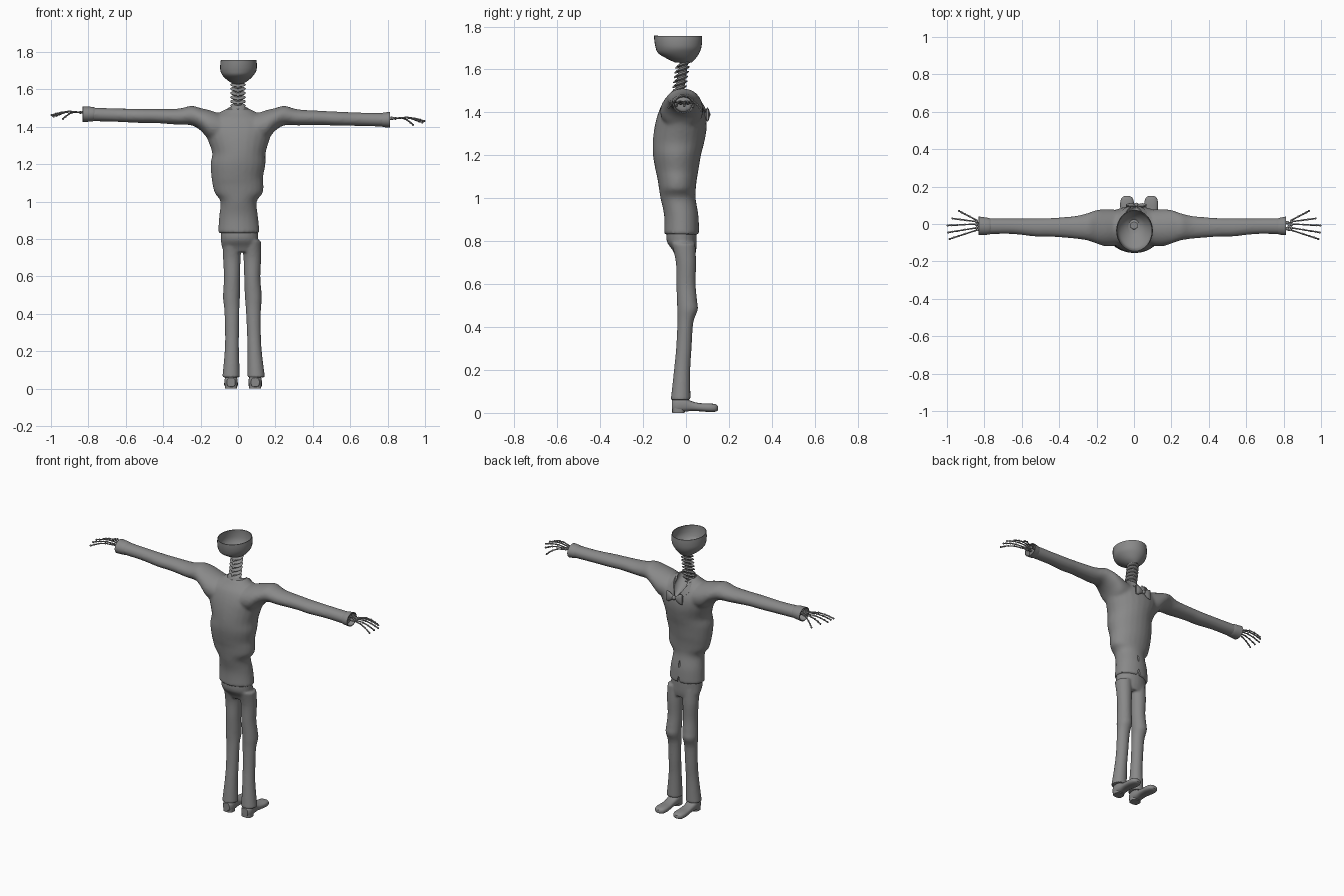
import bpy, bmesh, math
from mathutils import Matrix, Vector

cube = bpy.data.objects.get("Cube")
if cube:
    bpy.data.objects.remove(cube, do_unlink=True)

grey = bpy.data.materials.new("plain_grey")
grey.use_nodes = True
grey.diffuse_color = (0.25, 0.25, 0.25, 1)
grey.node_tree.nodes["Principled BSDF"].inputs["Base Color"].default_value = (0.25, 0.25, 0.25, 1)


def loft(bm, axis, rings, n=24, steps=4, power=1.0, caps=(True, True)):
    """Skin smooth elliptical rings (position, centre a, centre b, radius a, radius b)."""
    rows = []
    last = len(rings) - 1
    for i in range(last):
        p0, p1, p2, p3 = (rings[max(0, min(last, i + k))] for k in (-1, 0, 1, 2))
        for s in range(steps):
            t = s / steps
            rows.append([b + 0.5 * t * (c - a + t * (2*a - 5*b + 4*c - d + t * (3*(b - c) + d - a)))
                         for a, b, c, d in zip(p0, p1, p2, p3)])
    rows.append(list(rings[-1]))
    loops = []
    for t, ca, cb, ra, rb in rows:
        loop = []
        for k in range(n):
            u, v = math.cos(2 * math.pi * k / n), math.sin(2 * math.pi * k / n)
            co = [ca + ra * math.copysign(abs(u) ** power, u),
                  cb + rb * math.copysign(abs(v) ** power, v)]
            co.insert("xyz".index(axis), t)
            loop.append(bm.verts.new(co))
        loops.append(loop)
    for a, b in zip(loops, loops[1:]):
        for k in range(n):
            j = (k + 1) % n
            bm.faces.new((a[k], a[j], b[j], b[k]))
    if caps[0]:
        bm.faces.new(loops[0])
    if caps[1]:
        bm.faces.new(loops[-1])


def ball(bm, centre, size, tilt=0, seg=12):
    m = Matrix.Translation(centre) @ Matrix.Rotation(tilt, 4, 'X') @ Matrix.Diagonal((*size, 1))
    bmesh.ops.create_uvsphere(bm, u_segments=seg, v_segments=max(6, seg // 2), radius=1, matrix=m)


def bone(bm, p, q, r):
    """A shaft between two points with a knob at the far end."""
    p, q = Vector(p), Vector(q)
    m = Matrix.Translation((p + q) / 2) @ (q - p).to_track_quat('Z', 'Y').to_matrix().to_4x4()
    bmesh.ops.create_cone(bm, cap_ends=True, segments=8, radius1=r, radius2=r * 0.75,
                          depth=(q - p).length, matrix=m)
    ball(bm, q, (r * 1.3,) * 3, seg=8)


def make(name, bm, angle=40, **mods):
    """Turn the bmesh into an object, bake its modifiers and shade it."""
    bmesh.ops.recalc_face_normals(bm, faces=bm.faces[:])
    mesh = bpy.data.meshes.new(name)
    bm.to_mesh(mesh)
    bm.free()
    ob = bpy.data.objects.new(name, mesh)
    bpy.context.scene.collection.objects.link(ob)
    for kind, settings in mods.items():
        mod = ob.modifiers.new(kind, kind)
        for key, value in settings.items():
            setattr(mod, key, value)
    if mods:
        deps = bpy.context.evaluated_depsgraph_get()
        baked = bpy.data.meshes.new_from_object(ob.evaluated_get(deps))
        ob.modifiers.clear()
        ob.data = baked
    ob.data.materials.clear()
    ob.data.materials.append(grey)
    ob.data.shade_smooth()
    ob.data.set_sharp_from_angle(angle=math.radians(angle))
    return ob


# The arm on the -x side rises slightly towards the hand
def lift(side, x):
    return max(0, x - 0.25) * 0.055 if side < 0 else 0


# Cutter: open neckline, hem notch and a small slit at the front
bm = bmesh.new()
loft(bm, 'z', [(1.39, .015, .10, .008, .02), (1.44, .005, .06, .035, .05),
               (1.48, 0, 0, .05, .055), (1.53, 0, -.01, .055, .06)])
loft(bm, 'z', [(.80, .012, .06, .02, .03), (.87, .012, .06, .002, .03)])
ball(bm, (.01, .06, .95), (.006, .02, .025))
cutter = make("jacket_cutter", bm)
cutter.hide_render = True

# Jacket: torso and both sleeves fused
bm = bmesh.new()
loft(bm, 'z', [(.83, .005, -.02, .112, .082), (.92, .003, -.022, .104, .08), (1.0, .003, -.037, .097, .082),
               (1.045, .004, -.04, .128, .086), (1.09, 0, -.041, .136, .092), (1.13, -.004, -.042, .138, .1),
               (1.2, 0, -.042, .147, .112), (1.26, .005, -.035, .143, .12), (1.33, .003, -.025, .165, .122),
               (1.39, .003, -.02, .185, .112), (1.44, 0, -.02, .165, .09), (1.475, 0, -.017, .1, .062),
               (1.495, 0, -.015, .065, .05)])
sleeve = [(.08, -.02, 1.39, .095, .075), (.15, -.02, 1.408, .1, .08), (.2, -.015, 1.44, .09, .06),
          (.25, -.015, 1.46, .073, .052), (.32, -.018, 1.45, .06, .043), (.45, -.018, 1.447, .05, .038),
          (.53, -.018, 1.443, .049, .038), (.65, -.012, 1.44, .042, .036), (.79, -.012, 1.437, .043, .037)]
for side in (1, -1):
    loft(bm, 'x', [(side * x, a, b + lift(side, x), c, d) for x, a, b, c, d in sleeve])
make("jacket", bm, REMESH=dict(mode='VOXEL', voxel_size=0.009), SMOOTH=dict(factor=0.5, iterations=5),
     BOOLEAN=dict(operation='DIFFERENCE', object=cutter, solver='EXACT'))
bpy.data.objects.remove(cutter, do_unlink=True)

# Flared cuffs
for side, tag in ((1, "left"), (-1, "right")):
    bm = bmesh.new()
    z = 1.437 + lift(side, .8)
    end = .812 if side > 0 else .83
    loft(bm, 'x', [(side * .765, -.012, z, .04, .034), (side * .78, -.012, z, .045, .039),
                   (side * end, -.01, z, .05, .042)], caps=(False, False))
    make("cuff_" + tag, bm, SOLIDIFY=dict(thickness=0.005))

# Trousers: hips and two legs fused
bm = bmesh.new()
loft(bm, 'z', [(.86, .008, -.02, .1, .07), (.80, .008, -.02, .1, .07),
               (.76, .011, -.008, .098, .056), (.73, .015, -.003, .09, .045)])
leg = [(.79, -.03, -.012, .05, .055), (.70, -.033, 0, .047, .047), (.6, -.032, 0, .043, .045),
       (.52, -.034, .005, .045, .047), (.48, -.035, .007, .045, .048), (.42, -.033, -.003, .04, .037),
       (.3, -.032, -.01, .037, .036), (.2, -.033, -.018, .038, .038), (.06, -.037, -.025, .047, .046)]
loft(bm, 'z', leg)
loft(bm, 'z', [(z, .044 - x + max(0, .6 - z) * .03, *rest) for z, x, *rest in leg])
make("trousers", bm, REMESH=dict(mode='VOXEL', voxel_size=0.007), SMOOTH=dict(factor=0.5, iterations=3))

# Shoes with heel blocks
for tag, x in (("left", .092), ("right", -.037)):
    bm = bmesh.new()
    loft(bm, 'y', [(-.066, x, .034, .022, .024), (-.045, x, .036, .034, .034), (-.01, x, .038, .035, .033),
                   (.03, x, .031, .032, .022), (.07, x, .026, .035, .019), (.11, x, .024, .037, .02),
                   (.138, x, .023, .03, .017), (.15, x, .022, .014, .009)], power=0.75)
    loft(bm, 'z', [(0, x, -.035, .032, .029), (.03, x, -.035, .033, .03)], steps=1, power=0.7)
    make("shoe_" + tag, bm)

# Collar and lapels
bm = bmesh.new()
top = [(.012, .096, 1.41), (.045, .07, 1.46), (.06, .02, 1.492), (.055, -.035, 1.505), (0, -.07, 1.51)]
low = [(.022, .1, 1.385), (.075, .072, 1.435), (.085, .02, 1.463), (.072, -.055, 1.47), (0, -.085, 1.475)]
a, b = ([bm.verts.new(p) for p in row] for row in (top, low))
for k in range(len(a) - 1):
    bm.faces.new((a[k], a[k + 1], b[k + 1], b[k]))
make("collar", bm, MIRROR=dict(use_clip=True), SUBSURF=dict(levels=2), SOLIDIFY=dict(thickness=0.006))

# Bow tie
bm = bmesh.new()
loft(bm, 'x', [(.012 + x, .1, 1.39, ry, rz) for x, ry, rz in
               ((-.056, .005, .033), (-.035, .011, .029), (0, .006, .009), (.035, .011, .029), (.056, .005, .033))])
ball(bm, (.012, .102, 1.39), (.013, .012, .014))
make("bow_tie", bm)

# Neck: tilted vertebrae on a central column
bm = bmesh.new()
axis = lambda z: -.03 + (z - 1.5) * .15
loft(bm, 'z', [(1.36, 0, axis(1.36), .02, .02), (1.65, 0, axis(1.65), .02, .02)], n=12)
for k in range(11):
    z = 1.40 + k * .0225
    ball(bm, (0, axis(z), z), (.042, .034, .0085), tilt=.35, seg=16)
    ball(bm, (0, axis(z) - .025, z - .012), (.008, .016, .006), tilt=.5, seg=8)
make("neck_bones", bm)

# Skull: thin open bowl
bm = bmesh.new()
loft(bm, 'z', [(1.757, .003, -.037, .095, .112), (1.73, .003, -.036, .098, .111), (1.70, .002, -.035, .096, .106),
               (1.675, 0, -.034, .083, .095), (1.65, 0, -.022, .058, .066), (1.632, 0, -.012, .03, .038)],
     n=32, caps=(False, True))
make("skull_bowl", bm, SOLIDIFY=dict(thickness=0.004, offset=-1))

# Skeleton hands: start y, tip x, tip y, drop
fingers = [(.018, .94, .07, .035), (.012, .975, .03, .018), (0, 1.0, -.008, .015),
           (-.02, .997, -.045, .015), (-.032, .99, -.08, .022)]
for side, tag in ((1, "left"), (-1, "right")):
    bm = bmesh.new()
    base = 1.445 + lift(side, .83)
    for y in (-.028, .008):
        bone(bm, (side * .76, y, base - .004), (side * .82, y * .9, base), .008)
    for k in range(6):
        ball(bm, (side * (.828 + .014 * (k % 2)), -.03 + k * .0085, base), (.009, .008, .008), seg=8)
    for y0, x1, y1, drop in fingers:
        pts = []
        for f in (0, .42, .68, .86, 1):
            arch = .008 * math.sin(math.pi * f)
            pts.append((side * (.838 + (x1 - .842) * f), y0 + (y1 - y0) * f, base + arch - drop * f * f))
        for p, q in zip(pts, pts[1:]):
            bone(bm, p, q, .0045)
    make("hand_bones_" + tag, bm)
